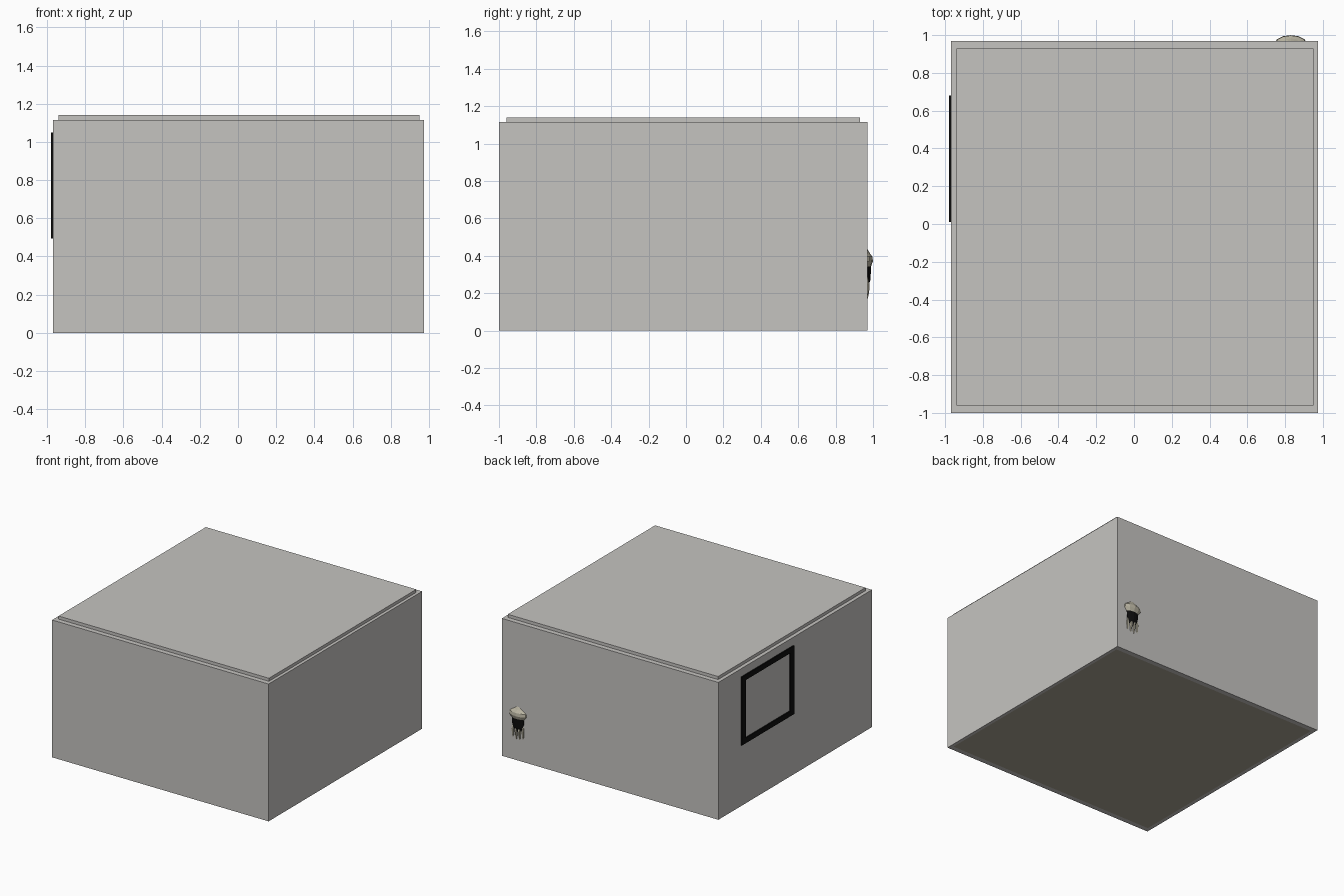
import bpy, bmesh, math
from mathutils import Matrix, Vector

if "Cube" in bpy.data.objects:
    bpy.data.objects.remove(bpy.data.objects["Cube"])


def material(name, r, g, b):
    m = bpy.data.materials.new(name)
    m.diffuse_color = (r, g, b, 1)
    m.use_nodes = True
    m.node_tree.nodes["Principled BSDF"].inputs["Base Color"].default_value = m.diffuse_color
    return m


PLASTER = material("plaster grey", 0.56, 0.55, 0.53)
FLOOR = material("floor brown grey", 0.40, 0.37, 0.29)
BLACK = material("black", 0.004, 0.004, 0.004)
BONE = material("bone beige", 0.50, 0.47, 0.37)


def finish(name, bm, mat):
    me = bpy.data.meshes.new(name)
    bm.to_mesh(me)
    bm.free()
    me.materials.append(mat)
    ob = bpy.data.objects.new(name, me)
    bpy.context.collection.objects.link(ob)
    return ob


def add_box(bm, lo, hi):
    lo, hi = Vector(lo), Vector(hi)
    mid, size = (lo + hi) / 2, hi - lo
    bmesh.ops.create_cube(bm, size=1, matrix=Matrix.Translation(mid) @ Matrix.Diagonal((*size, 1)))


def box(name, lo, hi, mat):
    bm = bmesh.new()
    add_box(bm, lo, hi)
    return finish(name, bm, mat)


def ring(name, outer, inner, lo, hi, axis, mat):
    """Rectangular ring: outer/inner = (a0, b0, a1, b1), extruded lo..hi along axis."""
    bm = bmesh.new()

    def pt(a, b, d):
        return (d, a, b) if axis == "x" else (a, b, d)

    loops = []
    for rect, d in ((outer, lo), (outer, hi), (inner, hi), (inner, lo)):
        a0, b0, a1, b1 = rect
        loops.append([bm.verts.new(pt(a, b, d)) for a, b in ((a0, b0), (a1, b0), (a1, b1), (a0, b1))])
    for k in range(4):
        p, q = loops[k], loops[(k + 1) % 4]
        for i in range(4):
            j = (i + 1) % 4
            bm.faces.new((p[i], p[j], q[j], q[i]))
    bmesh.ops.recalc_face_normals(bm, faces=bm.faces)
    return finish(name, bm, mat)


def lathe(name, cx, cy, profile, depth, mat, sides=10):
    """Stacked oval rings; profile = (z, half width), depth = y radius / x radius."""
    bm = bmesh.new()
    rows = []
    for z, r in profile:
        rows.append([bm.verts.new((cx + r * math.cos(t), cy + r * depth * math.sin(t), z))
                     for t in (2 * math.pi * i / sides for i in range(sides))])
    for p, q in zip(rows, rows[1:]):
        for i in range(sides):
            j = (i + 1) % sides
            bm.faces.new((p[i], p[j], q[j], q[i]))
    bm.faces.new(rows[0])
    bm.faces.new(rows[-1])
    bmesh.ops.recalc_face_normals(bm, faces=bm.faces)
    return finish(name, bm, mat)


# Room shell: hollow walls, raised ceiling slab, flush floor
INNER = (-0.94, -0.96, 0.95, 0.93)
ring("walls", (-0.97, -1.0, 0.975, 0.97), INNER, 0, 1.115, "z", PLASTER)
box("ceiling", (INNER[0], INNER[1], 1.09), (INNER[2], INNER[3], 1.14), PLASTER)
box("floor", (INNER[0], INNER[1], 0), (INNER[2], INNER[3], 0.03), FLOOR)

# Window frame showing through the left wall
ring("window_frame", (0.01, 0.495, 0.68, 1.05), (0.058, 0.537, 0.632, 1.008),
     -0.98, -0.955, "x", BLACK)

# Bony figure poking out of the back wall
CX = 0.83
lathe("bone_cap", CX, 0.957,
      [(0.325, 0.045), (0.345, 0.066), (0.37, 0.085), (0.395, 0.08), (0.415, 0.05), (0.44, 0.022)],
      0.5, BONE, 12)
lathe("dark_core", CX, 0.957, [(0.235, 0.035), (0.27, 0.055), (0.31, 0.06), (0.35, 0.062)],
      0.52, BLACK, 12)
for i in range(4):
    s = i - 1.5
    x = CX + s * 0.03
    edge = 0.012 * abs(s)
    lathe("bone_finger_%d" % (i + 1), x, 0.964,
          [(0.165 + edge, 0.006), (0.20, 0.011), (0.25, 0.014), (0.285, 0.008)],
          1.7 - 0.35 * abs(s), BONE, 6)
